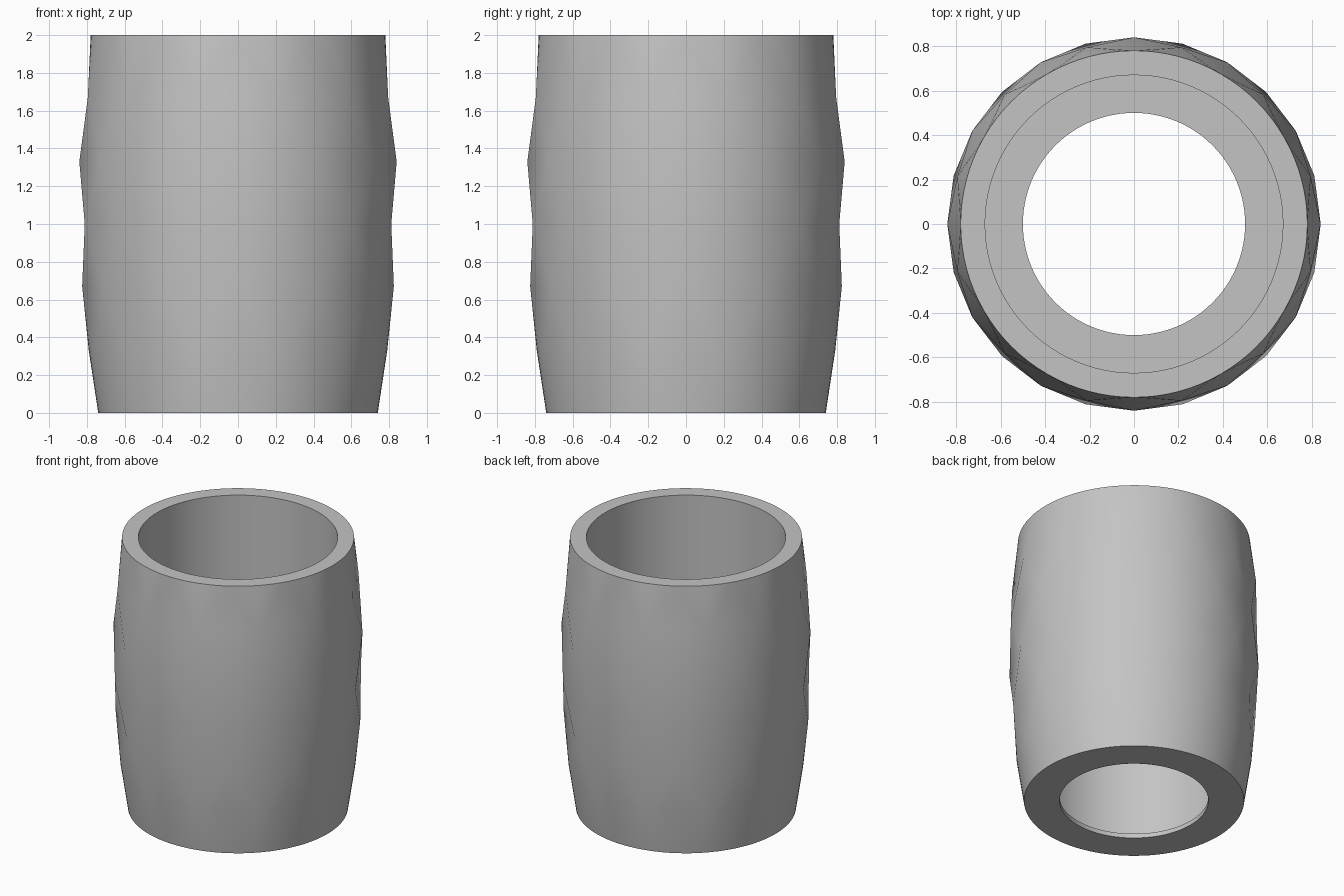
import bpy, bmesh
from math import pi, cos, sin

if "Cube" in bpy.data.objects:
    bpy.data.objects.remove(bpy.data.objects["Cube"], do_unlink=True)

ROUND, FACETS = 96, 12
STAGGER = pi / FACETS

# closed profile: (radius, height, sides, angle offset)
PROFILE = [
    (0.50, 0.00, ROUND, 0),          # bottom opening
    (0.74, 0.00, ROUND, 0),          # base edge
    (0.79, 0.33, ROUND, 0),          # top of plain base band
    (0.825, 0.67, FACETS, 0),        # staggered rings form the diamonds
    (0.84, 1.00, FACETS, STAGGER),
    (0.84, 1.33, FACETS, 0),
    (0.823, 1.67, FACETS, STAGGER),
    (0.78, 2.00, ROUND, 0),          # outer rim
    (0.67, 2.00, ROUND, 0),          # inner rim
    (0.67, 0.033, ROUND, 0),         # foot of the bore
    (0.50, 0.033, ROUND, 0),         # inner lip
]


def fan(bm, ring, offset, other, other_offset):
    """Join each edge of one ring to the nearest vertex of the other."""
    n, m = len(ring), len(other)
    for i in range(n):
        middle = offset + 2 * pi * (i + 0.5) / n
        k = round((middle - other_offset) * m / (2 * pi)) % m
        bm.faces.new((ring[i], ring[(i + 1) % n], other[k]))


def stitch(bm, a, a_off, b, b_off):
    n = len(a)
    if n == len(b) and a_off == b_off:
        for i in range(n):
            j = (i + 1) % n
            bm.faces.new((a[i], a[j], b[j], b[i]))
    else:
        fan(bm, a, a_off, b, b_off)
        fan(bm, b, b_off, a, a_off)


# faceted sleeve with a stepped bore
bm = bmesh.new()
rings = []
for radius, z, sides, offset in PROFILE:
    angles = [offset + 2 * pi * i / sides for i in range(sides)]
    verts = [bm.verts.new((radius * cos(t), radius * sin(t), z)) for t in angles]
    rings.append((verts, offset))
for (a, a_off), (b, b_off) in zip(rings, rings[1:] + rings[:1]):
    stitch(bm, a, a_off, b, b_off)
bmesh.ops.recalc_face_normals(bm, faces=bm.faces)

mesh = bpy.data.meshes.new("faceted_sleeve")
bm.to_mesh(mesh)
bm.free()
sleeve = bpy.data.objects.new("faceted_sleeve", mesh)
bpy.context.collection.objects.link(sleeve)

# plain grey
grey = bpy.data.materials.new("light_grey")
grey.use_nodes = True
colour = (0.55, 0.55, 0.55, 1)
grey.diffuse_color = colour
grey.node_tree.nodes["Principled BSDF"].inputs["Base Color"].default_value = colour
mesh.materials.append(grey)

# smooth shading, sharp rims
bpy.ops.object.select_all(action="DESELECT")
sleeve.select_set(True)
bpy.context.view_layer.objects.active = sleeve
bpy.ops.object.shade_smooth_by_angle(angle=pi / 6)
